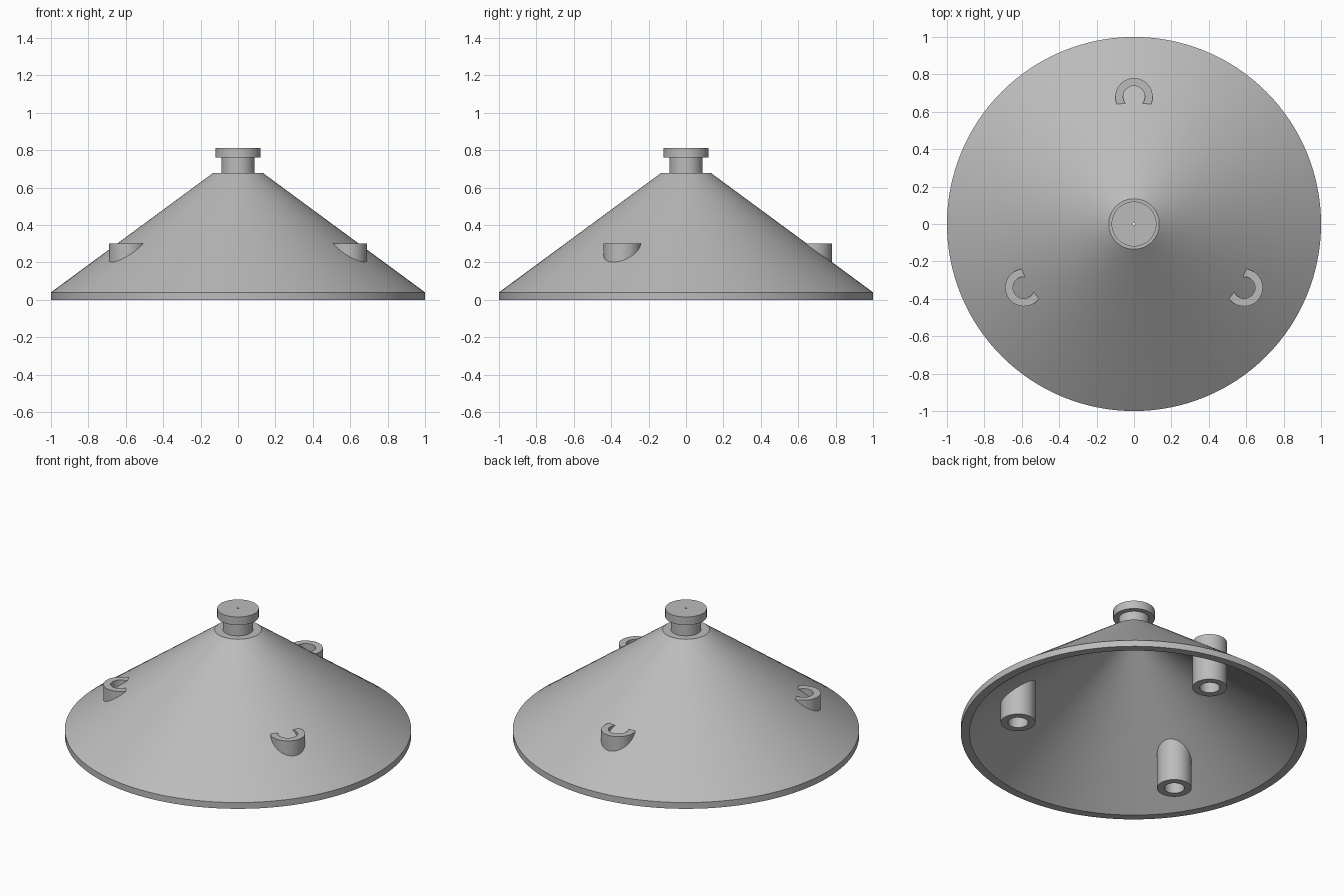
import bpy, bmesh, math

cube = bpy.data.objects.get("Cube")
if cube:
    bpy.data.objects.remove(cube, do_unlink=True)

grey = bpy.data.materials.new("plain_grey")
grey.use_nodes = True
colour = (0.5, 0.5, 0.5, 1)
grey.diffuse_color = colour
grey.node_tree.nodes["Principled BSDF"].inputs["Base Color"].default_value = colour


def revolve(name, profile, steps, location=(0, 0, 0)):
    """Turn a closed (radius, height) outline around the z axis."""
    bm = bmesh.new()
    rings = []
    for i in range(steps):
        a = math.tau * i / steps
        rings.append([bm.verts.new((r * math.cos(a), r * math.sin(a), z)) for r, z in profile])
    n = len(profile)
    for i, ring in enumerate(rings):
        following = rings[(i + 1) % steps]
        for j in range(n):
            k = (j + 1) % n
            bm.faces.new((ring[j], following[j], following[k], ring[k]))
    bmesh.ops.recalc_face_normals(bm, faces=bm.faces)
    mesh = bpy.data.meshes.new(name)
    bm.to_mesh(mesh)
    bm.free()
    mesh.materials.append(grey)
    obj = bpy.data.objects.new(name, mesh)
    obj.location = location
    bpy.context.collection.objects.link(obj)
    bpy.ops.object.select_all(action='DESELECT')
    obj.select_set(True)
    bpy.context.view_layer.objects.active = obj
    bpy.ops.object.shade_smooth_by_angle(angle=math.radians(30))
    return obj


# Hollow cone with a rim, a necked knob and a pin-sized bore
bore = 0.007
revolve("cone_shell", [
    (0.95, 0), (1, 0), (1, 0.04), (0.135, 0.677),
    (0.088, 0.677), (0.088, 0.76), (0.12, 0.76), (0.12, 0.812),
    (bore, 0.812), (bore, 0.695)], 128)

# Three tubular posts running through the shell down to the base
for i, side in enumerate(("back", "right", "left")):
    a = math.radians(90 + 120 * i)
    revolve(side + "_post", [(0.058, 0), (0.1, 0), (0.1, 0.3), (0.058, 0.3)], 48,
            (0.68 * math.cos(a), 0.68 * math.sin(a), 0))
